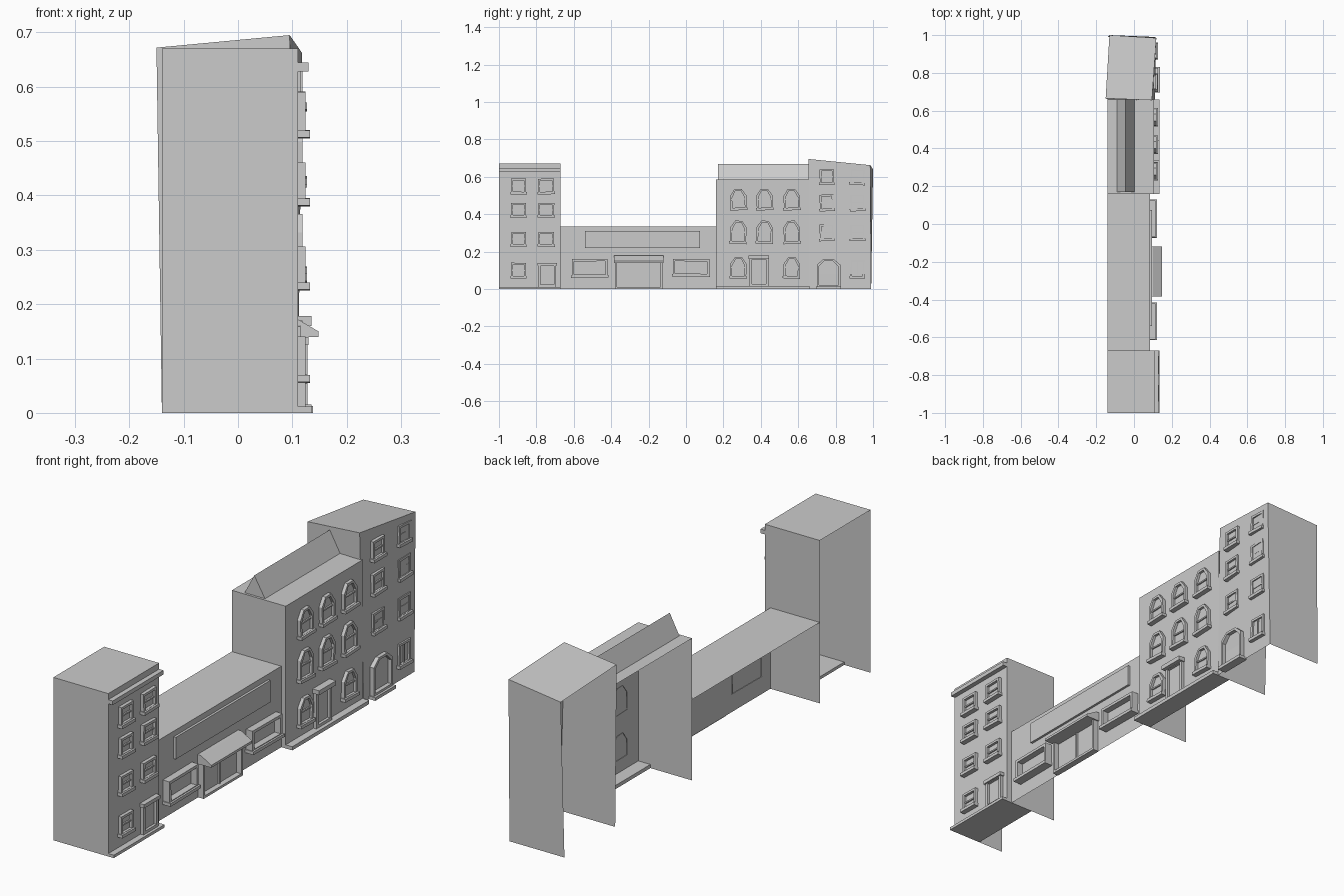
import bpy, random, math

if "Cube" in bpy.data.objects:
    bpy.data.objects.remove(bpy.data.objects["Cube"])

random.seed(4)

def mesh(name, verts, faces):
    me = bpy.data.meshes.new(name)
    me.from_pydata(verts, [], faces)
    me.update()
    ob = bpy.data.objects.new(name, me)
    bpy.context.collection.objects.link(ob)
    return ob

def prism(name, pts, a, b, axis):
    """Extrude a counter-clockwise profile: axis 'x' takes (y, z), axis 'y' takes (x, z)."""
    n = len(pts)
    put = (lambda p, t: (t, p[0], p[1])) if axis == 'x' else (lambda p, t: (p[0], t, p[1]))
    verts = [put(p, t) for t in (a, b) for p in pts]
    faces = [tuple(range(n))[::-1], tuple(range(n, 2 * n))]
    faces += [(i, (i + 1) % n, (i + 1) % n + n, i + n) for i in range(n)]
    if axis == 'y':
        faces = [f[::-1] for f in faces]
    return mesh(name, verts, faces)

def box(name, x0, x1, y0, y1, z0, z1):
    return prism(name, [(y0, z0), (y1, z0), (y1, z1), (y0, z1)], x0, x1, 'x')

def shell(name, base, top, walls):
    """Open-backed house: 0 = left wall, 1 = street wall, 2 = right wall."""
    faces = [(i, i + 1, i + 5, i + 4) for i in walls] + [(4, 5, 6, 7)]
    return mesh(name, base + top, faces)

def block(name, x1, y0, y1, h, walls):
    c = [(-.14, y0), (x1, y0), (x1, y1), (-.14, y1)]
    return shell(name, [(x, y, 0) for x, y in c], [(x, y, h) for x, y in c], walls)

def outline(y0, y1, z0, z1, peak, inset):
    y0, y1, z0, z1 = y0 + inset, y1 - inset, z0 + inset, z1 - inset
    pts = [(y0, z0), (y1, z0)]
    if peak:
        q = (y1 - y0) * .28
        pts += [(y1, z1 - peak), (y1 - q, z1), (y0 + q, z1), (y0, z1 - peak)]
    else:
        pts += [(y1, z1), (y0, z1)]
    return pts

def opening(name, x, y0, y1, z0, z1, peak=0, depth=.014, bars='h', sill=True, t=.01, tilt=1.5):
    """Frame ring, pane, glazing bar and sill on the street wall, set slightly crooked."""
    parts = []
    o, i = outline(y0, y1, z0, z1, peak, 0), outline(y0, y1, z0, z1, peak, t)
    n = len(o)
    v = [(xx, *p) for ring, xx in ((o, x - .002), (o, x + depth), (i, x + depth), (i, x + .003)) for p in ring]
    f = [(k + r * n, (k + 1) % n + r * n, (k + 1) % n + (r + 1) * n, k + (r + 1) * n)
         for r in range(3) for k in range(n)]
    f.append(tuple(range(3 * n, 4 * n)))
    parts.append(mesh(name + "_frame", v, f))
    cy, cz = (y0 + y1) / 2, (z0 + z1) / 2
    if bars == 'h':
        parts.append(box(name + "_bar", x, x + .009, y0 + t, y1 - t, cz - .003, cz + .003))
    if bars == 'v':
        parts.append(box(name + "_bar", x, x + .009, cy - .003, cy + .003, z0 + t, z1 - t))
    if sill:
        parts.append(box(name + "_sill", x - .002, x + depth + .008, y0 - .004, y1 + .004, z0 - .004, z0 + .009))
    a = math.radians(random.uniform(-tilt, tilt))
    for ob in parts:
        for w in ob.data.vertices:
            dy, dz = w.co.y - cy, w.co.z - cz
            w.co.y = cy + dy * math.cos(a) - dz * math.sin(a)
            w.co.z = cz + dy * math.sin(a) + dz * math.cos(a)

# Left tower house
block("left_house", .11, -1, -.67, .67, (0, 1, 2))
box("left_house_plinth", -.02, .135, -1, -.67, 0, .012)
box("left_house_cornice", .105, .13, -1, -.67, .628, .645)
for r, (z0, z1) in enumerate([(.06, .14), (.23, .305), (.385, .46), (.51, .59)]):
    opening(f"left_window_a{r}", .11, -.935, -.855, z0, z1)
    if r:
        opening(f"left_window_b{r}", .11, -.79, -.705, z0, z1)
opening("left_door", .11, -.79, -.695, .012, .135, sill=False, bars='', tilt=0, t=.012)
box("left_door_lintel", .11, .13, -.795, -.69, .125, .14)

# Low shop
block("shop", .085, -.67, .16, .333, (1,))
box("shop_sign_panel", .083, .095, -.54, .075, .22, .31)
opening("shop_window_left", .085, -.61, -.42, .065, .16, depth=.03, bars='', tilt=1, t=.012)
opening("shop_window_right", .085, -.07, .125, .07, .16, depth=.03, bars='', tilt=1, t=.012)
opening("shop_doors", .085, -.38, -.125, 0, .16, depth=.025, bars='v', sill=False, tilt=0)
prism("shop_awning", [(.083, .14), (.148, .14), (.148, .15), (.1, .178), (.083, .178)], -.385, -.12, 'y')

# Middle house with a ridge roof
block("middle_house", .105, .16, .66, .585, (0, 1))
prism("middle_house_ridge", [(-.09, .583), (.005, .583), (-.045, .668)], .17, .66, 'y')
box("middle_house_step", .05, .135, .16, .66, 0, .015)
for r, (z0, z1) in enumerate([(.06, .17), (.245, .365), (.425, .535)]):
    for c, y in enumerate((.28, .42, .565)):
        if (r, c) != (0, 1):
            opening(f"middle_window_{r}{c}", .105, y - .043, y + .043, z0, z1, peak=.035, tilt=3)
opening("middle_door", .105, .34, .44, .015, .17, sill=False, bars='', tilt=0, t=.012)
box("middle_door_hood", .103, .135, .335, .445, .16, .178)

# Right tower house, leaning a little
shell("right_house",
      [(-.14, .66, 0), (.11, .66, 0), (.11, .99, 0), (-.14, .99, 0)],
      [(-.15, .665, .672), (.095, .655, .695), (.118, .985, .662), (-.13, 1, .64)], (0, 1, 2))
for r, (z0, z1) in enumerate([(.06, .155), (.26, .345), (.42, .505), (.56, .64)]):
    opening(f"right_window_b{r}", .107, .878, .955, z0, z1, bars='h' if r else 'v', tilt=3, depth=.012)
    if r:
        opening(f"right_window_a{r}", .104, .715, .79, z0, z1, tilt=3, depth=.012)
opening("right_door", .108, .70, .825, .012, .16, peak=.03, bars='', sill=False, tilt=0, depth=.02)
box("right_door_step", .1, .138, .695, .83, 0, .013)
